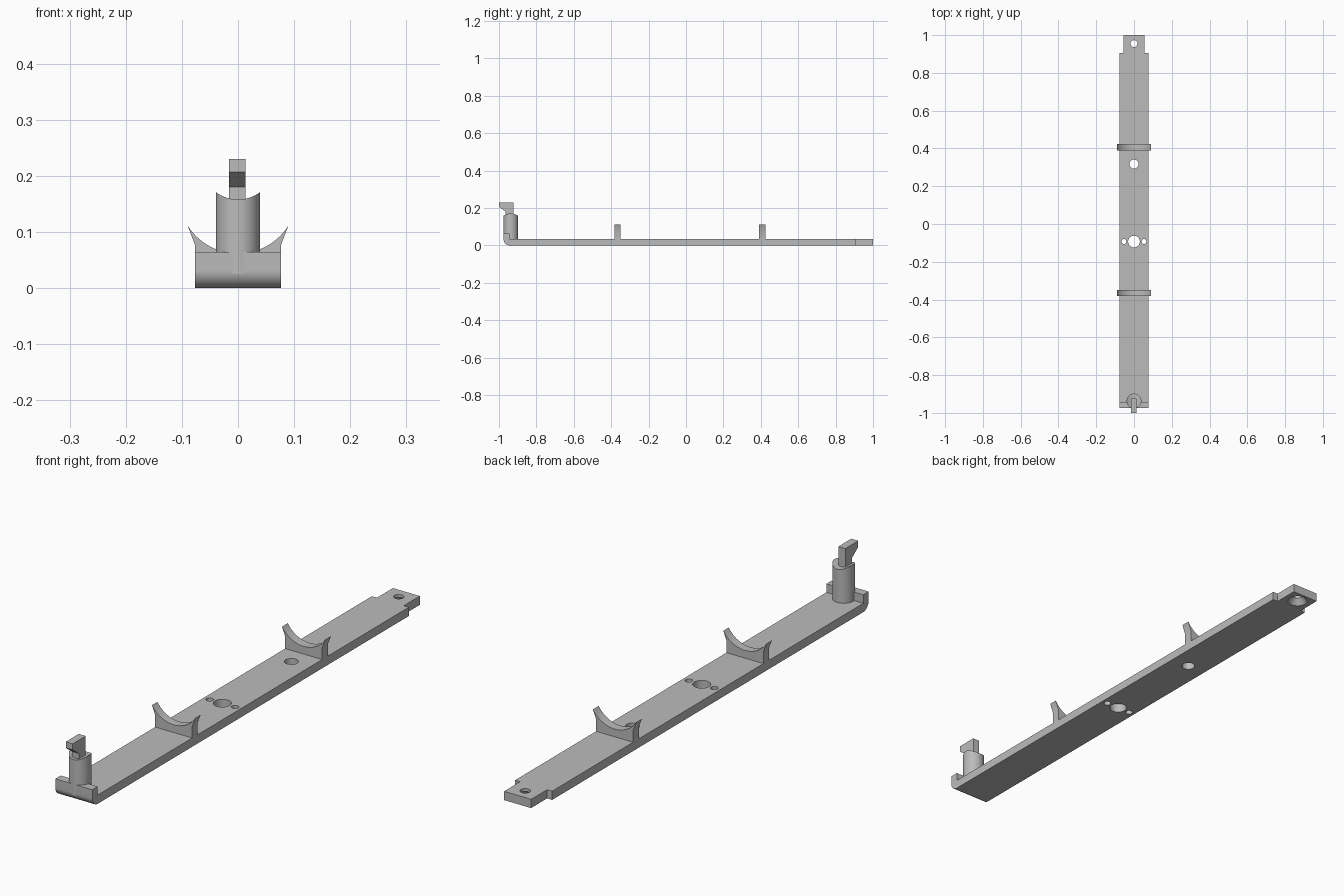
import bpy, bmesh, math
from mathutils import Vector, Matrix

if "Cube" in bpy.data.objects:
    bpy.data.objects.remove(bpy.data.objects["Cube"])

grey = bpy.data.materials.new("plain grey")
grey.use_nodes = True
colour = (0.5, 0.5, 0.5, 1)
grey.diffuse_color = colour
grey.node_tree.nodes["Principled BSDF"].inputs["Base Color"].default_value = colour


def make(name, bm):
    bmesh.ops.recalc_face_normals(bm, faces=bm.faces)
    mesh = bpy.data.meshes.new(name)
    bm.to_mesh(mesh)
    bm.free()
    mesh.materials.append(grey)
    obj = bpy.data.objects.new(name, mesh)
    bpy.context.collection.objects.link(obj)
    return obj


def prism(name, profile, axis, start, end):
    """Extrude a 2D profile along x (profile is y,z) or y (profile is x,z)."""
    bm = bmesh.new()
    place = (lambda a, b: (start, a, b)) if axis == "x" else (lambda a, b: (a, start, b))
    face = bm.faces.new([bm.verts.new(place(a, b)) for a, b in profile])
    out = bmesh.ops.extrude_face_region(bm, geom=[face])
    step = Vector((end - start, 0, 0) if axis == "x" else (0, end - start, 0))
    bmesh.ops.translate(bm, vec=step, verts=[v for v in out["geom"] if isinstance(v, bmesh.types.BMVert)])
    return make(name, bm)


def cylinder(name, centre, r1, r2, depth, along_y=False):
    bm = bmesh.new()
    turn = Matrix.Rotation(math.pi / 2, 4, "X") if along_y else Matrix()
    bmesh.ops.create_cone(bm, cap_ends=True, segments=64, radius1=r1, radius2=r2, depth=depth,
                          matrix=Matrix.Translation(centre) @ turn)
    return make(name, bm)


def arc(cx, cz, r, a0, a1, n):
    angles = [math.radians(a0 + (a1 - a0) * i / n) for i in range(n + 1)]
    return [(cx + r * math.cos(a), cz + r * math.sin(a)) for a in angles]


def cut(target, cutter):
    cutter.hide_render = True
    cutter.hide_viewport = True
    mod = target.modifiers.new("cut", "BOOLEAN")
    mod.operation = "DIFFERENCE"
    mod.solver = "EXACT"
    mod.object = cutter


def smooth(obj):
    bpy.ops.object.select_all(action="DESELECT")
    obj.select_set(True)
    bpy.context.view_layer.objects.active = obj
    bpy.ops.object.shade_smooth_by_angle(angle=math.radians(30))


HALF, THICK = 0.077, 0.033

# Base bar with an upturned, rounded front lip
side = [(1, 0), (1, THICK), (-0.943, THICK), (-0.943, 0.065), (-0.975, 0.065)]
side += arc(-0.943, 0.032, 0.032, 180, 270, 12)
bar = prism("base_bar", side, "x", -HALF, HALF)
smooth(bar)

# Narrow tab at the back end
for s in (-1, 1):
    corner = [(s * 0.056, -0.1), (s * 0.2, -0.1), (s * 0.2, 0.1), (s * 0.056, 0.1)]
    cut(bar, prism("tab_cutter", corner, "y", 0.905, 1.1))

# Screw holes, the end one countersunk from below
for x, y, r in ((0, 0.955, 0.018), (0, 0.317, 0.024), (0, -0.093, 0.031),
                (-0.053, -0.093, 0.013), (0.053, -0.093, 0.013)):
    cut(bar, cylinder("hole_cutter", (x, y, 0.02), r, r, 0.2))
cut(bar, cylinder("countersink_cutter", (0, 0.955, 0.01), 0.038, 0.018, 0.024))

# Two saddle ribs with a concave top
for name, y0, y1 in (("front_saddle", -0.382, -0.35), ("back_saddle", 0.39, 0.424)):
    rib = [(-HALF, 0.025), (HALF, 0.025), (HALF, 0.078)]
    rib += arc(0, 0.168, 0.106, -32, -148, 24) + [(-HALF, 0.078)]
    smooth(prism(name, rib, "y", y0, y1))

# Round post with a scooped top
post = cylinder("post", (0, -0.937, 0.105), 0.039, 0.039, 0.16)
smooth(post)
cut(post, cylinder("scoop_cutter", (0, -0.937, 0.223), 0.065, 0.065, 0.3, along_y=True))

# Hook on top of the post, overhanging to the front
hook = [(-0.923, 0.14), (-0.923, 0.23), (-1, 0.23), (-1, 0.207), (-0.964, 0.18), (-0.964, 0.14)]
prism("hook", hook, "x", -0.016, 0.013)
